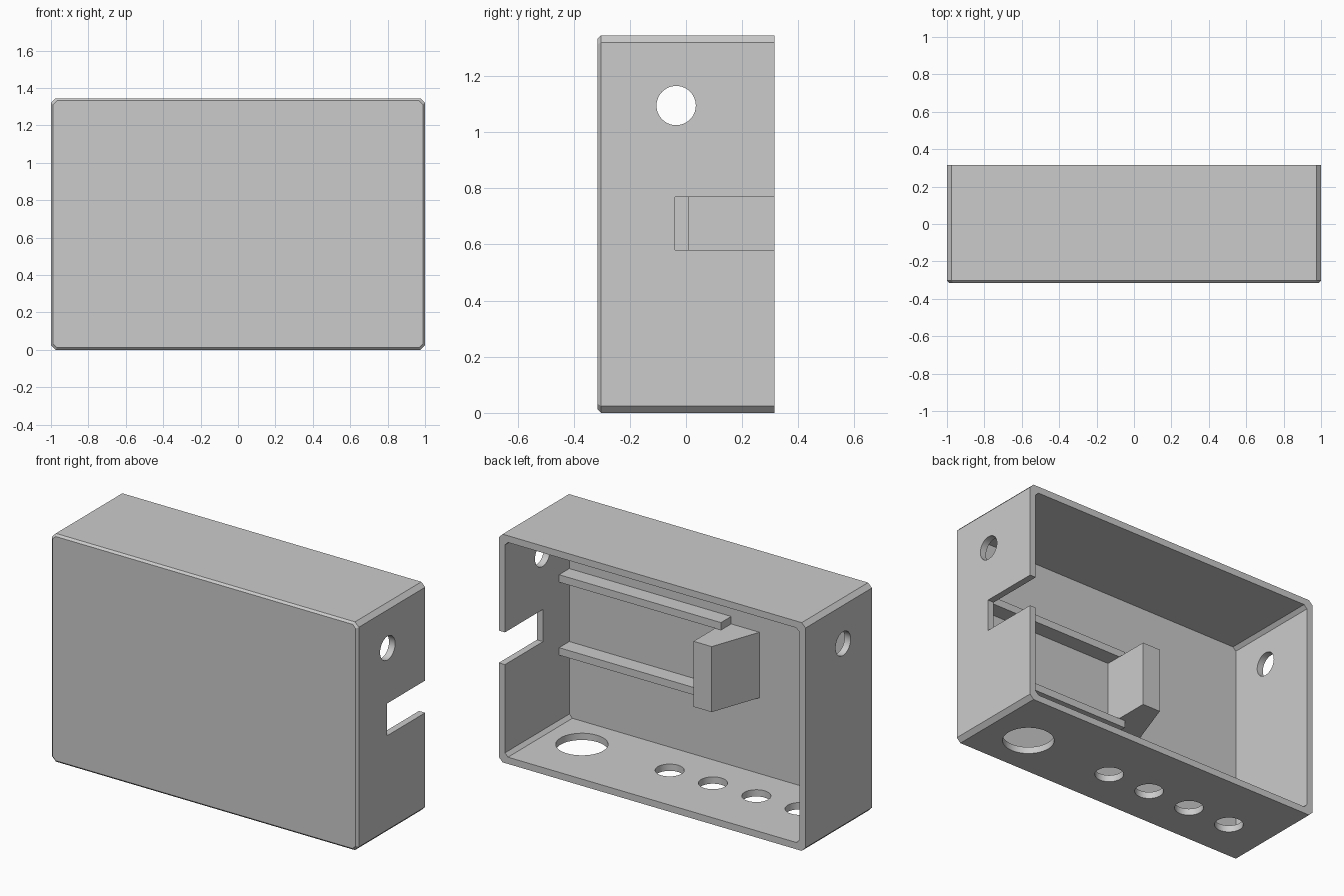
import bpy
import bmesh
import math
from mathutils import Matrix

old = bpy.data.objects.get("Cube")
if old:
    bpy.data.objects.remove(old, do_unlink=True)

grey = bpy.data.materials.new("light grey plastic")
grey.use_nodes = True
colour = (0.6, 0.6, 0.6, 1)
grey.diffuse_color = colour
grey.node_tree.nodes["Principled BSDF"].inputs["Base Color"].default_value = colour

HEIGHT = 1.345
HALF_DEPTH = 0.315
WALL = 0.04
FLOOR_Y = -0.285  # inner face of the front panel


def finish(name, bm):
    bmesh.ops.recalc_face_normals(bm, faces=bm.faces)
    mesh = bpy.data.meshes.new(name)
    bm.to_mesh(mesh)
    bm.free()
    mesh.materials.append(grey)
    obj = bpy.data.objects.new(name, mesh)
    bpy.context.collection.objects.link(obj)
    return obj


def loft(name, rings):
    """Skin closed rings of points and cap both ends."""
    bm = bmesh.new()
    loops = [[bm.verts.new(p) for p in ring] for ring in rings]
    for a, b in zip(loops, loops[1:]):
        for i in range(len(a)):
            j = (i + 1) % len(a)
            bm.faces.new((a[i], a[j], b[j], b[i]))
    bm.faces.new(loops[0])
    bm.faces.new(loops[-1])
    return finish(name, bm)


def clipped_ring(y, inset, clip):
    """Rectangle with clipped corners in the xz plane."""
    w, h = 1 - inset, HEIGHT / 2 - inset
    ring = []
    for sx, sz in ((1, 1), (-1, 1), (-1, -1), (1, -1)):
        pair = [(sx * w, sz * (h - clip)), (sx * (w - clip), sz * h)]
        ring += pair if sx == sz else pair[::-1]
    return [(x, y, z + HEIGHT / 2) for x, z in ring]


def box(name, x0, x1, y0, y1, z0, z1):
    corners = ((x0, y0), (x1, y0), (x1, y1), (x0, y1))
    return loft(name, [[(x, y, z) for x, y in corners] for z in (z0, z1)])


def cylinder(name, radius, length, centre, axis):
    bm = bmesh.new()
    turn = Matrix.Rotation(math.pi / 2, 4, "Y") if axis == "X" else Matrix()
    bmesh.ops.create_cone(bm, cap_ends=True, segments=48, radius1=radius,
                          radius2=radius, depth=length,
                          matrix=Matrix.Translation(centre) @ turn)
    return finish(name, bm)


def cut(target, cutter):
    cutter.hide_render = True
    mod = target.modifiers.new("cut", "BOOLEAN")
    mod.operation = "DIFFERENCE"
    mod.solver = "EXACT"
    mod.object = cutter
    bpy.context.view_layer.objects.active = target
    bpy.ops.object.modifier_apply(modifier=mod.name)
    bpy.data.objects.remove(cutter, do_unlink=True)


# Open-backed case with chamfered edges
case = loft("case", [clipped_ring(-HALF_DEPTH, 0.012, 0.02),
                     clipped_ring(-HALF_DEPTH + 0.012, 0, 0.025),
                     clipped_ring(HALF_DEPTH, 0, 0.025)])
cut(case, loft("cavity_cutter", [clipped_ring(FLOOR_Y, WALL, 0.02),
                                 clipped_ring(0.5, WALL, 0.02)]))

# Round hole through both side walls
cut(case, cylinder("side_hole_cutter", 0.07, 3, (0, -0.035, 1.095), "X"))

# Slot in the left wall, open at the back
cut(case, box("slot_cutter", 0.9, 1.1, -0.04, 0.5, 0.58, 0.77))

# One large and four small holes in the bottom wall
cut(case, cylinder("large_hole_cutter", 0.14, 0.2, (0.71, -0.045, 0), "Z"))
for i in range(4):
    centre = (0.138 - 0.2825 * i, -0.045, 0)
    cut(case, cylinder("small_hole_cutter", 0.078, 0.2, centre, "Z"))

# Two guide rails on the inside of the front panel
for name, z in (("lower_rail", 0.465), ("upper_rail", 0.895)):
    box(name, -0.095, 0.962, FLOOR_Y - 0.002, -0.19, z - 0.022, z + 0.022)

# Stop block between the rails, with a sloping outer side
profile = ((-0.056, FLOOR_Y - 0.002), (-0.056, 0.01), (-0.174, 0.01), (-0.28, FLOOR_Y - 0.002))
loft("stop_block", [[(x, y, z) for x, y in profile] for z in (0.487, 0.873)])

# Round the hole walls while keeping edges sharp
bpy.ops.object.select_all(action="DESELECT")
case.select_set(True)
bpy.context.view_layer.objects.active = case
bpy.ops.object.shade_smooth_by_angle(angle=math.radians(30))
